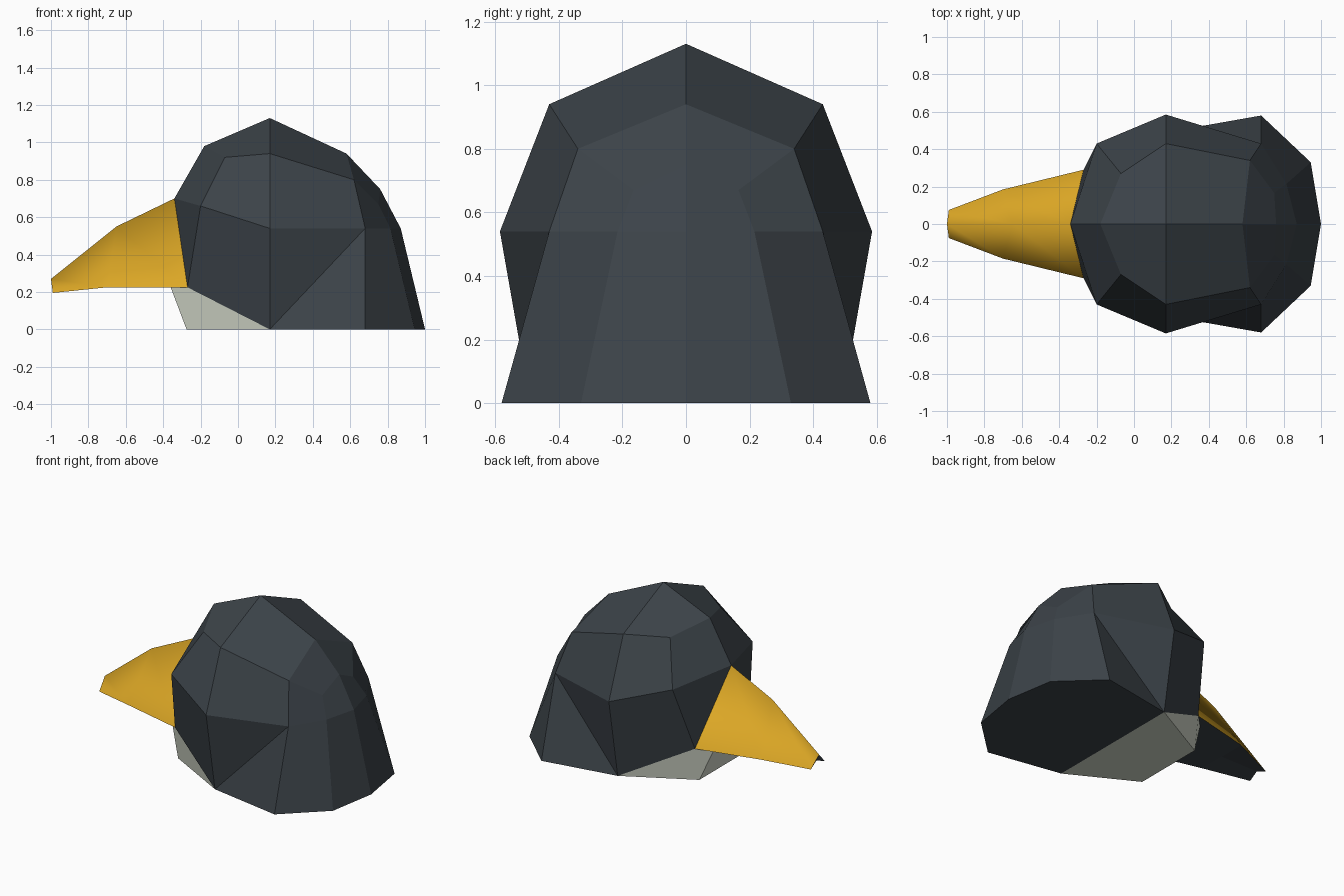
import bpy, bmesh

if "Cube" in bpy.data.objects:
    bpy.data.objects.remove(bpy.data.objects["Cube"])


def material(name, rgb):
    m = bpy.data.materials.new(name)
    m.diffuse_color = (*rgb, 1)
    m.use_nodes = True
    m.node_tree.nodes["Principled BSDF"].inputs["Base Color"].default_value = m.diffuse_color
    return m


slate = material("dark slate", (0.045, 0.056, 0.066))
yellow = material("beak yellow", (0.72, 0.39, 0.019))
cream = material("pale chin", (0.66, 0.70, 0.60))

# Key points of one half (y >= 0); the other half is mirrored
P = {
    # centre line, beak root over the crown to the nape
    "brow": (-.34, 0, .70), "fore": (-.18, 0, .98), "crown": (.17, 0, 1.13),
    "back": (.58, 0, .94), "nape": (.76, 0, .75), "neck": (.87, 0, .54),
    "heel": (1, 0, 0), "mid": (.17, 0, 0),
    # upper ring and cheeks
    "fore_s": (-.07, .27, .92), "crown_s": (.17, .43, .94), "back_s": (.62, .34, .80),
    "eye": (-.20, .43, .66), "cheek": (.17, .585, .54), "neck_s": (.68, .43, .54),
    "nape_s": (.75, .165, .67), "neck_m": (.815, .215, .54),
    # bottom rim
    "gape": (-.27, .29, .225), "jaw": (.17, .49, 0), "hem": (.68, .58, 0),
    "hem_b": (.945, .33, 0),
    # chin
    "chin": (-.275, .25, 0), "chin_c": (-.275, 0, 0),
    "lip": (-.36, .20, .225), "lip_c": (-.36, 0, .225),
    # beak
    "ridge": (-.65, 0, .55), "edge": (-.70, .185, .225), "under": (-.70, 0, .225),
    "tip": (-1, 0, .27), "tip_s": (-.99, .075, .195), "tip_u": (-.98, 0, .225),
    "gape_c": (-.27, 0, .225),
}


def build(name, groups, smooth_slots=()):
    """groups: one (material, [faces as point names]) per colour."""
    bm = bmesh.new()
    verts = {}

    def vert(key, side):
        x, y, z = P[key]
        co = (x, y * side, z)
        if co not in verts:
            verts[co] = bm.verts.new(co)
        return verts[co]

    for slot, (_, faces) in enumerate(groups):
        for face in faces:
            for side in (1, -1):
                f = bm.faces.new([vert(k, side) for k in face.split()][::side])
                f.material_index = slot
                f.smooth = slot in smooth_slots
    bmesh.ops.remove_doubles(bm, verts=bm.verts, dist=1e-5)
    bmesh.ops.recalc_face_normals(bm, faces=bm.faces)
    me = bpy.data.meshes.new(name)
    bm.to_mesh(me)
    bm.free()
    for m, _ in groups:
        me.materials.append(m)
    ob = bpy.data.objects.new(name, me)
    bpy.context.collection.objects.link(ob)
    return ob


# Faceted head, with its flat underside
build("head", [(slate, [
    "brow fore fore_s eye", "fore crown crown_s fore_s", "crown back back_s crown_s",
    "fore_s crown_s cheek eye", "crown_s back_s neck_s cheek",
    "brow eye gape", "eye cheek jaw gape",
    "cheek neck_s jaw", "jaw neck_s hem",
    "back nape nape_s back_s", "back_s nape_s neck_m neck_s", "nape neck neck_m nape_s",
    "neck_s neck_m hem_b hem", "neck heel hem_b neck_m",
    "mid jaw hem hem_b heel",
])])

# Pale chin patch
build("chin", [(cream, [
    "gape jaw chin lip", "lip chin chin_c lip_c", "mid chin_c chin jaw",
])])

# Beak: smooth yellow sides, dark underside and tip
build("beak", [
    (yellow, ["brow gape edge ridge", "ridge edge tip_s tip"]),
    (slate, ["gape gape_c under edge", "edge under tip_u tip_s", "tip tip_s tip_u"]),
], smooth_slots=(0,))
